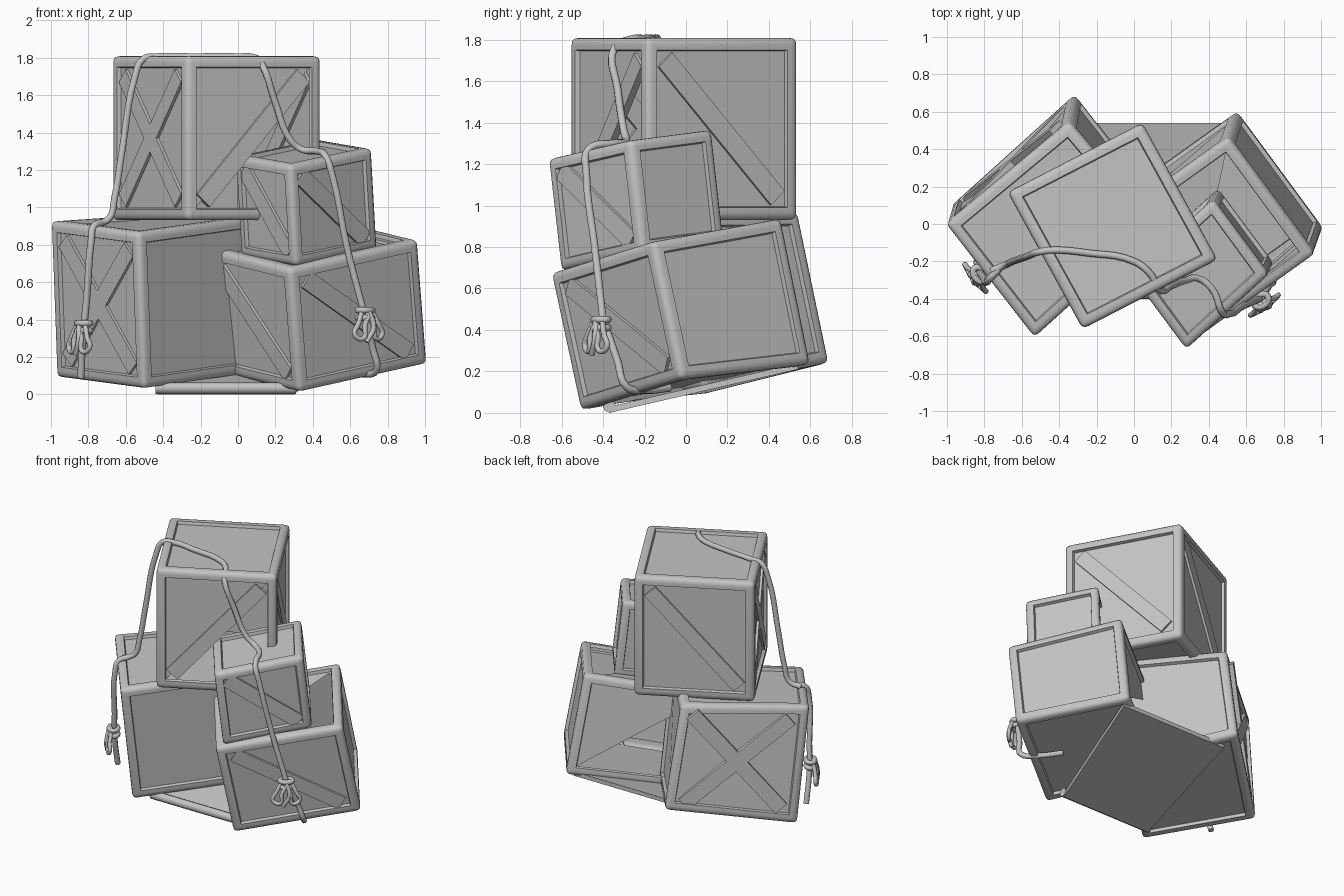
import bpy, bmesh, math
from mathutils import Vector as V

if "Cube" in bpy.data.objects:
    bpy.data.objects.remove(bpy.data.objects["Cube"])

grey = bpy.data.materials.new("weathered grey")
grey.diffuse_color = (0.55, 0.55, 0.55, 1)
grey.use_nodes = True
grey.node_tree.nodes["Principled BSDF"].inputs["Base Color"].default_value = grey.diffuse_color


def finish(bm, name, angle=40, recalc=True):
    if recalc:
        bmesh.ops.recalc_face_normals(bm, faces=bm.faces[:])
    mesh = bpy.data.meshes.new(name)
    bm.to_mesh(mesh)
    bm.free()
    ob = bpy.data.objects.new(name, mesh)
    bpy.context.collection.objects.link(ob)
    mesh.materials.append(grey)
    bpy.ops.object.select_all(action='DESELECT')
    ob.select_set(True)
    bpy.context.view_layer.objects.active = ob
    bpy.ops.object.shade_smooth_by_angle(angle=math.radians(angle))
    return ob


def block(bm, o, e1, e2, e3, warp_top=V(), warp_low=V()):
    """Skewed box from one corner and three edge vectors; warps move the far corner."""
    for v in bmesh.ops.create_cube(bm, size=1)["verts"]:
        a, b, c = v.co + V((.5, .5, .5))
        v.co = o + e1 * a + e2 * b + e3 * c + (warp_top * c + warp_low * (1 - c)) * a * b


def crate(name, front_top, e1, e2, up, braces, opens=(), border=0.055,
          warp_top=(0, 0, 0), warp_low=(0, 0, 0)):
    """Crate with rounded edge rails, sunken panels, broken-out panels and braces.
    e1 runs from the front corner to the right, e2 to the left."""
    e1, e2, up = V(e1), V(e2), V(up)
    o = V(front_top) - up
    mid = o + (e1 + e2 + up) / 2
    e1, e2, up = e1 * 1.03, e2 * 1.03, up * 1.02
    o = mid - (e1 + e2 + up) / 2
    bm = bmesh.new()
    block(bm, o, e1, e2, up, V(warp_top), V(warp_low))
    bmesh.ops.recalc_face_normals(bm, faces=bm.faces[:])
    bmesh.ops.bevel(bm, geom=bm.edges[:], offset=0.035, segments=3,
                    profile=0.6, affect='EDGES')
    panels = sorted(bm.faces, key=lambda f: -f.calc_area())[:6]
    bmesh.ops.inset_individual(bm, faces=panels, thickness=border * 0.6, depth=0)
    bmesh.ops.inset_individual(bm, faces=panels, thickness=0.008, depth=-0.022)

    # Missing panels: the half next to one corner
    centres = {"front_right": (.5, 0, .5), "back_left": (.5, 1, .5), "top": (.5, .5, 1)}

    def at(t):
        return o + e1 * t[0] + e2 * t[1] + up * t[2]

    for side, corner in opens:
        panel = min(panels, key=lambda f: (f.calc_center_median() - at(centres[side])).length)
        panels.remove(panel)
        keep = list(panel.verts)
        bm.faces.remove(panel)
        keep.remove(min(keep, key=lambda v: (v.co - at(corner)).length))
        bm.faces.new(keep)
    finish(bm, name, recalc=False)

    # Diagonal planks lying in the sunken panels
    sides = {"front_right": (o, e1), "front_left": (o, e2),
             "back_left": (o + e2, e1), "back_right": (o + e1, e2)}
    bm = bmesh.new()
    for side, rising in braces:
        c, u = sides[side]
        n = u.cross(up).normalized()
        if n.dot(c + (u + up) / 2 - mid) < 0:
            n = -n
        lo, hi = (0.13, 0.87) if rising else (0.87, 0.13)
        p, q = c + u * lo + up * 0.12, c + u * hi + up * 0.88
        w = n.cross(q - p).normalized() * 0.10
        block(bm, p - w / 2 - n * 0.04, q - p, w, n * 0.035)
    finish(bm, name + "_braces")


R_LOW, R_TOP, L_LOW = (1, 0, 0), (1, 0, 1), (0, 1, 0)
crate("left_crate", (-.53, -.59, .86), (.64, .58, .09), (-.46, .59, .06),
      (-.03, -.10, .82),
      [("front_left", True), ("front_left", False),
       ("back_left", True), ("back_left", False)],
      warp_top=(0, -.05, -.05), warp_low=(0, 0, .06))
crate("right_crate", (.28, -.64, .67), (.67, .48, .15), (-.45, .61, .11),
      (-.05, -.14, .65),
      [("front_right", False), ("front_left", True)],
      [("back_left", L_LOW), ("top", R_TOP)],
      warp_low=(0, 0, -.04))
crate("small_crate", (.28, -.66, 1.22), (.43, .39, .09), (-.29, .39, .05),
      (-.03, -.06, .53),
      [("front_right", False), ("front_left", True)], (), 0.045)
crate("top_crate", (-.27, -.545, 1.80), (.70, .36, 0), (-.39, .71, 0),
      (0, 0, .86),
      [("front_left", True), ("front_left", False), ("front_right", True),
       ("back_left", True), ("back_right", False)],
      [("front_right", R_LOW)])

# Sloping base board joining the two lower crates
bm = bmesh.new()
base = [(-.43, -.37, .0), (.30, -.37, .0), (.54, .54, .21), (-.33, .54, .21)]
low = [bm.verts.new(p) for p in base]
high = [bm.verts.new(V(p) + V((0, 0, .03))) for p in base]
bm.faces.new(low[::-1])
bm.faces.new(high)
for i in range(4):
    j = (i + 1) % 4
    bm.faces.new((low[i], low[j], high[j], high[i]))
finish(bm, "base_board")


def rope(name, points, radius=0.019, closed=False):
    cu = bpy.data.curves.new(name, 'CURVE')
    cu.dimensions = '3D'
    cu.bevel_depth = radius
    cu.bevel_resolution = 2
    cu.resolution_u = 5
    cu.use_fill_caps = True
    sp = cu.splines.new('BEZIER')
    sp.bezier_points.add(len(points) - 1)
    for bp, p in zip(sp.bezier_points, points):
        bp.co = p
        bp.handle_left_type = bp.handle_right_type = 'AUTO'
    sp.use_cyclic_u = closed
    cu.materials.append(grey)
    ob = bpy.data.objects.new(name, cu)
    bpy.context.collection.objects.link(ob)


# Rounded front rail of the base
rope("base_front_rail", [(-.44, -.37, .033), (.31, -.37, .033)], .031)

# Rope over the stack
rope("main_rope", [
    (-.76, -.25, .91), (-.69, -.22, .94), (-.66, -.205, 1.05), (-.62, -.19, 1.3),
    (-.55, -.165, 1.70), (-.51, -.15, 1.79), (-.43, -.14, 1.805),
    (-.25, -.155, 1.805), (0, -.20, 1.805), (.09, -.27, 1.80), (.13, -.345, 1.76),
    (.20, -.33, 1.56), (.28, -.30, 1.36), (.34, -.29, 1.31), (.42, -.35, 1.30),
    (.47, -.47, 1.27), (.51, -.48, 1.15), (.58, -.44, .80), (.67, -.40, .45)])
rope("right_rope_tail", [(.68, -.40, .45), (.72, -.33, .25), (.74, -.29, .13),
                         (.66, -.2, .11), (.55, -.08, .12)])
rope("left_rope", [(-.72, -.24, .92), (-.77, -.29, .90), (-.785, -.31, .82),
                   (-.81, -.28, .5), (-.83, -.25, .3), (-.84, -.20, .09)])


def bow(name, c, d):
    """Knot with two hanging loops and a loose end; d runs along the crate face."""
    c, d = V(c), V(d).normalized()
    z = V((0, 0, 1))
    n = d.cross(z)
    for part, drop in (("_knot", 0), ("_knot_lower", .04)):
        rope(name + part, [c + d * .043 * math.cos(t) + n * .03 * math.sin(t)
                           - z * drop for t in (0, 1.57, 3.14, 4.71)], .017, True)
    for s in (-1, 1):
        rope(name + "_loop", [c + n * .02, c + d * s * .07 - z * .08 + n * .03,
                              c + d * s * .09 - z * .13 + n * .03,
                              c + d * s * .04 - z * .15 + n * .04,
                              c + d * s * .03 - z * .08 + n * .04], .014, True)
    rope(name + "_end", [c + n * .03, c + d * .02 - z * .09 + n * .05,
                         c - d * .02 - z * .17 + n * .04], .014)


bow("right_bow", (.68, -.41, .45), (.67, .48, 0))
bow("left_bow", (-.825, -.27, .38), (.46, -.59, 0))
